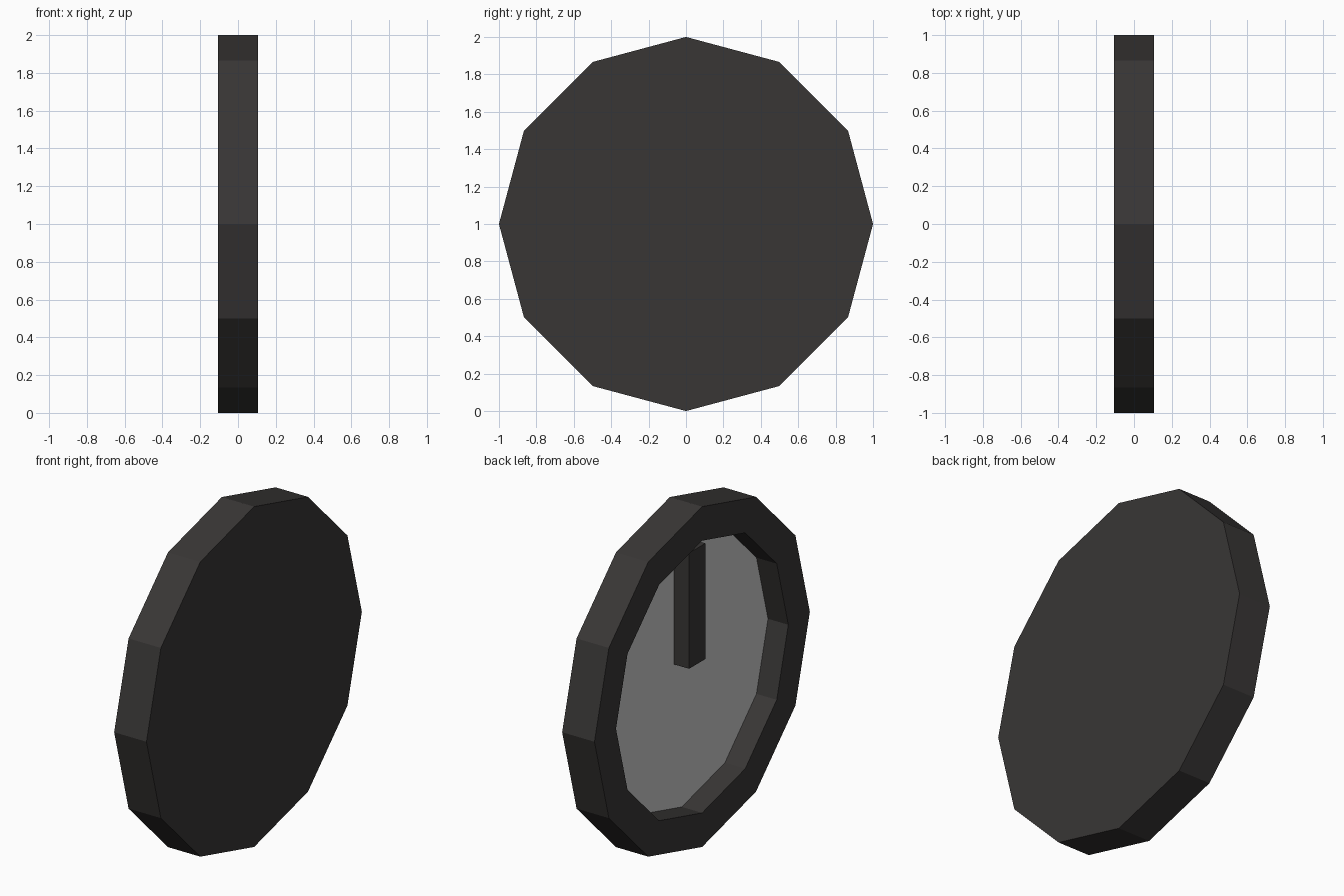
import bpy, bmesh, math

if "Cube" in bpy.data.objects:
    bpy.data.objects.remove(bpy.data.objects["Cube"])

FRONT, BACK, FLOOR = -0.105, 0.105, 0.027   # x positions of the layers
R_OUT, R_IN, SIDES, CZ = 1.0, 0.8, 12, 1.0

dark = bpy.data.materials.new("dark_casing")
dark.diffuse_color = (0.04, 0.037, 0.036, 1)
dark.use_nodes = True
dark.node_tree.nodes["Principled BSDF"].inputs["Base Color"].default_value = dark.diffuse_color


def finish(name, bm, mat=None):
    bmesh.ops.recalc_face_normals(bm, faces=bm.faces)
    mesh = bpy.data.meshes.new(name)
    bm.to_mesh(mesh)
    bm.free()
    obj = bpy.data.objects.new(name, mesh)
    bpy.context.collection.objects.link(obj)
    if mat:
        mesh.materials.append(mat)
    return obj


def ring(bm, x, r):
    step = 2 * math.pi / SIDES
    return [bm.verts.new((x, r * math.cos(i * step), CZ + r * math.sin(i * step)))
            for i in range(SIDES)]


# Casing: closed back, outer wall, front rim and recess wall
bm = bmesh.new()
loops = [ring(bm, x, r) for x, r in
         ((BACK, R_OUT), (FRONT, R_OUT), (FRONT, R_IN), (FLOOR, R_IN))]
bm.faces.new(loops[0])
for a, b in zip(loops, loops[1:]):
    for i in range(SIDES):
        j = (i + 1) % SIDES
        bm.faces.new((a[i], a[j], b[j], b[i]))
# temporary cap keeps the solid closed so normals resolve outward
cap = bm.faces.new(loops[3])
bmesh.ops.recalc_face_normals(bm, faces=bm.faces)
bmesh.ops.delete(bm, geom=[cap], context='FACES_ONLY')
finish("casing", bm, dark)

# Dial: plain grey floor of the recess, facing -x
bm = bmesh.new()
face = bm.faces.new(ring(bm, FLOOR, R_IN))
dial = finish("dial", bm)
if dial.data.polygons[0].normal.x > 0:
    dial.data.flip_normals()

# Hand: upright bar standing on the dial
bm = bmesh.new()
bmesh.ops.create_cube(bm, size=1)
bmesh.ops.scale(bm, vec=(0.10, 0.15, 0.68), verts=bm.verts)
bmesh.ops.translate(bm, vec=(FLOOR - 0.05, 0, 1.407), verts=bm.verts)
finish("hand", bm, dark)
